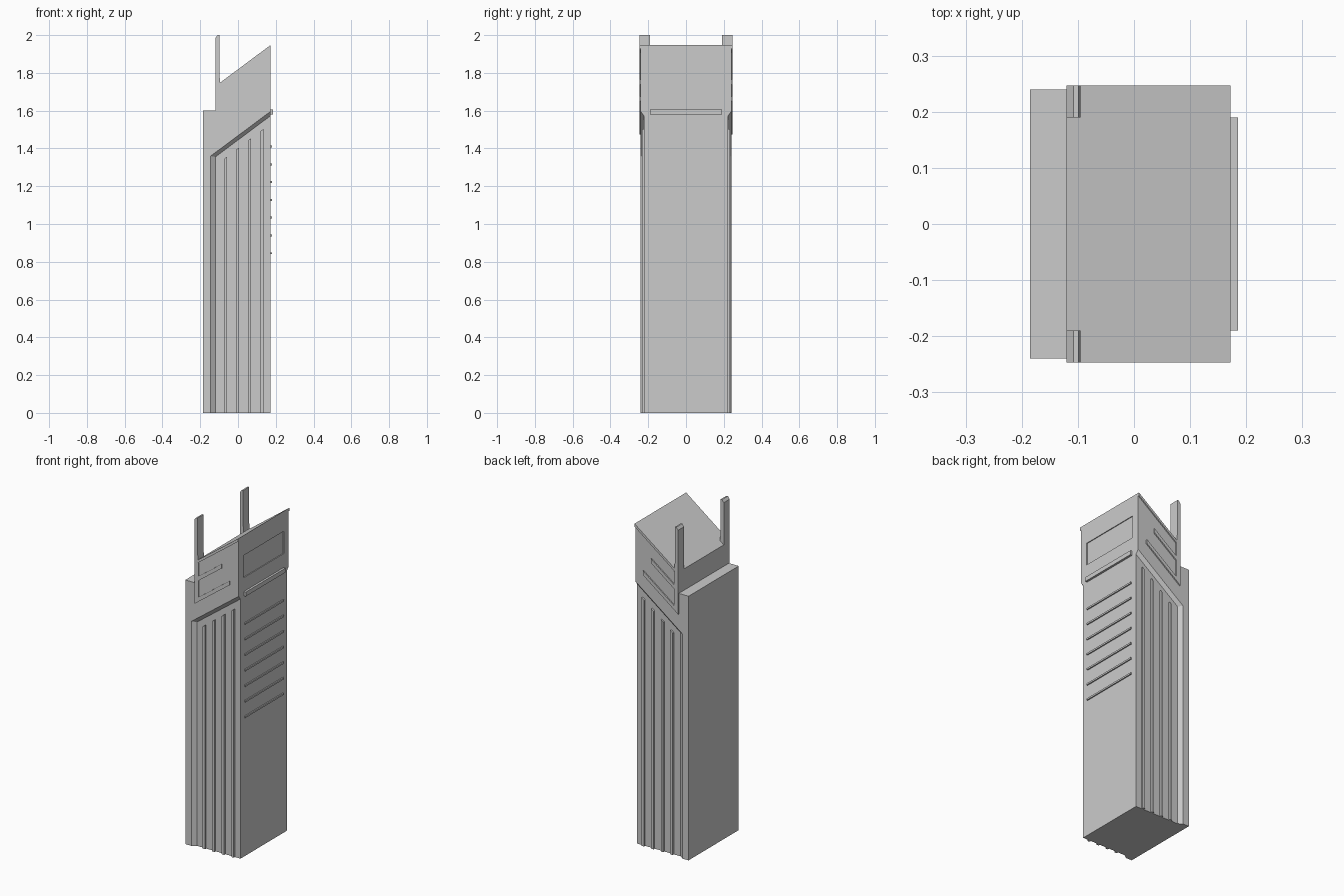
import bpy, bmesh

if "Cube" in bpy.data.objects:
    bpy.data.objects.remove(bpy.data.objects["Cube"])

SLOPE = 0.745
X0, X1 = -0.12, 0.172          # back and front of the upper block


def mesh_object(name, bm):
    bmesh.ops.recalc_face_normals(bm, faces=bm.faces)
    me = bpy.data.meshes.new(name)
    bm.to_mesh(me)
    bm.free()
    ob = bpy.data.objects.new(name, me)
    bpy.context.collection.objects.link(ob)
    return ob


def loft(name, prof_a, ya, prof_b, yb):
    """Solid between two XZ profiles lying at two y positions."""
    bm = bmesh.new()
    a = [bm.verts.new((x, ya, z)) for x, z in prof_a]
    b = [bm.verts.new((x, yb, z)) for x, z in prof_b]
    bm.faces.new(a)
    bm.faces.new(b[::-1])
    n = len(a)
    for i in range(n):
        j = (i + 1) % n
        bm.faces.new((a[i], b[i], b[j], a[j]))
    return mesh_object(name, bm)


def prism(name, prof, ya, yb):
    return loft(name, prof, ya, prof, yb)


def box(name, x, y, z):
    return prism(name, [(x[0], z[0]), (x[1], z[0]), (x[1], z[1]), (x[0], z[1])], *y)


def cut(target, cutter):
    m = target.modifiers.new("cut", 'BOOLEAN')
    m.operation, m.solver, m.object = 'DIFFERENCE', 'EXACT', cutter
    cutter.hide_render = True
    bpy.context.view_layer.objects.active = target
    bpy.ops.object.modifier_apply(modifier=m.name)
    bpy.data.objects.remove(cutter)


def slanted(xa, xb, z_at_xa, h):
    """Parallelogram bar following the slope of the top."""
    zb = z_at_xa + (xb - xa) * SLOPE
    return [(xa, z_at_xa), (xb, zb), (xb, zb + h), (xa, z_at_xa + h)]


# Main body with slanted top and lower spine
top0 = 1.947 - (X1 - X0) * SLOPE
body = prism("body", [(-0.185, 0), (X1, 0), (X1, 1.947), (X0, top0),
                      (X0, 1.6), (-0.185, 1.6)], -0.24, 0.24)


# Recessed side panel with bevelled border
def panel(left, z_left):
    xr = 0.3
    return [(left, -0.1), (xr, -0.1), (xr, z_left + (xr - left) * SLOPE), (left, z_left)]


for s in (-1, 1):
    # bevel is continued slightly past the outer face
    cut(body, loft("panel_cutter", panel(-0.1725, 1.365), s * 0.26,
                   panel(-0.12, 1.355), s * 0.222))

# Shallow rectangular recess on the right face
cut(body, box("window_cutter", (0.167, 0.2), (-0.193, 0.193), (1.69, 1.825)))

for s, side in ((-1, "front"), (1, "back")):
    # Long vertical ribs in the panel
    for i in range(4):
        x = -0.066 + i * 0.064
        z = 1.35 + i * 0.049
        prism(f"{side}_long_rib_{i}", [(x - 0.008, 0), (x + 0.008, 0),
              (x + 0.008, z + 0.006), (x - 0.008, z - 0.006)], s * 0.215, s * 0.233)
    # Upright prong with chamfered tip
    prism(f"{side}_prong", [(X0, top0 - 0.05), (-0.095, top0 - 0.05), (-0.095, 1.76),
          (-0.099, 1.79), (-0.099, 2.0), (-0.108, 2.0), (X0, 1.985)], s * 0.19, s * 0.247)
    # Raised frame: upright, top rim and two slanted arms
    prism(f"{side}_frame", [(X0, 1.475), (-0.092, 1.475 + 0.028 * SLOPE),
          (-0.092, top0), (X0, top0)], s * 0.23, s * 0.247)
    prism(f"{side}_top_rim", slanted(X0, X1, top0 - 0.018, 0.018), s * 0.23, s * 0.247)
    prism(f"{side}_upper_arm", slanted(-0.1, 0.062, 1.617, 0.026), s * 0.23, s * 0.247)
    prism(f"{side}_lower_arm", slanted(-0.1, 0.115, 1.49, 0.026), s * 0.23, s * 0.247)

# Grip ridges and catch bar on the right face
for i in range(7):
    z = 0.845 + i * 0.0942
    box(f"grip_ridge_{i}", (0.165, 0.179), (-0.185, 0.185), (z - 0.005, z + 0.005))
box("catch_bar", (0.165, 0.185), (-0.19, 0.19), (1.58, 1.606))
